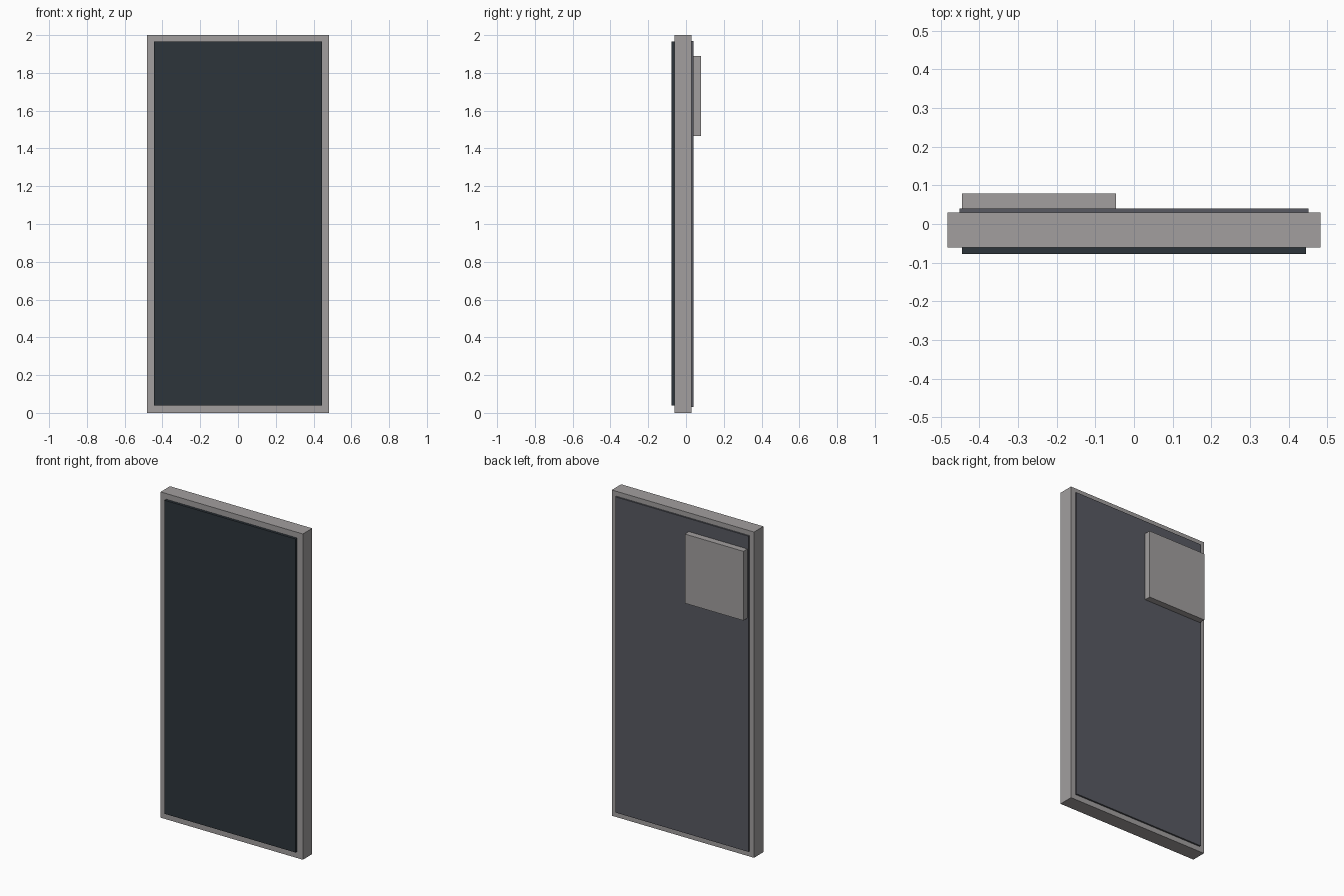
import bpy
import bmesh
from mathutils import Vector

cube = bpy.data.objects.get("Cube")
if cube:
    bpy.data.objects.remove(cube, do_unlink=True)


def material(name, rgb):
    mat = bpy.data.materials.new(name)
    mat.use_nodes = True
    colour = (*rgb, 1.0)
    mat.diffuse_color = colour
    bsdf = next(n for n in mat.node_tree.nodes if n.type == 'BSDF_PRINCIPLED')
    bsdf.inputs["Base Color"].default_value = colour
    return mat


def box(name, low, high, mat):
    """Flat-faced box between two opposite corners."""
    low, high = Vector(low), Vector(high)
    bm = bmesh.new()
    bmesh.ops.create_cube(bm, size=1.0)
    bmesh.ops.scale(bm, vec=high - low, verts=bm.verts)
    mesh = bpy.data.meshes.new(name)
    bm.to_mesh(mesh)
    bm.free()
    mesh.materials.append(mat)
    obj = bpy.data.objects.new(name, mesh)
    obj.location = (low + high) / 2
    bpy.context.collection.objects.link(obj)
    return obj


frame_grey = material("frame grey", (0.36, 0.345, 0.345))
screen_black = material("screen blue black", (0.027, 0.036, 0.044))
back_grey = material("back dark grey", (0.098, 0.102, 0.122))

# Body slab
box("frame", (-0.483, -0.061, 0), (0.483, 0.03, 2), frame_grey)

# Raised front screen and rear cover
box("screen", (-0.445, -0.077, 0.04), (0.445, -0.061, 1.965), screen_black)
box("back_panel", (-0.452, 0.03, 0.032), (0.452, 0.04, 1.97), back_grey)

# Camera block in the upper corner of the back
box("camera_block", (-0.445, 0.04, 1.465), (-0.047, 0.079, 1.89), frame_grey)
